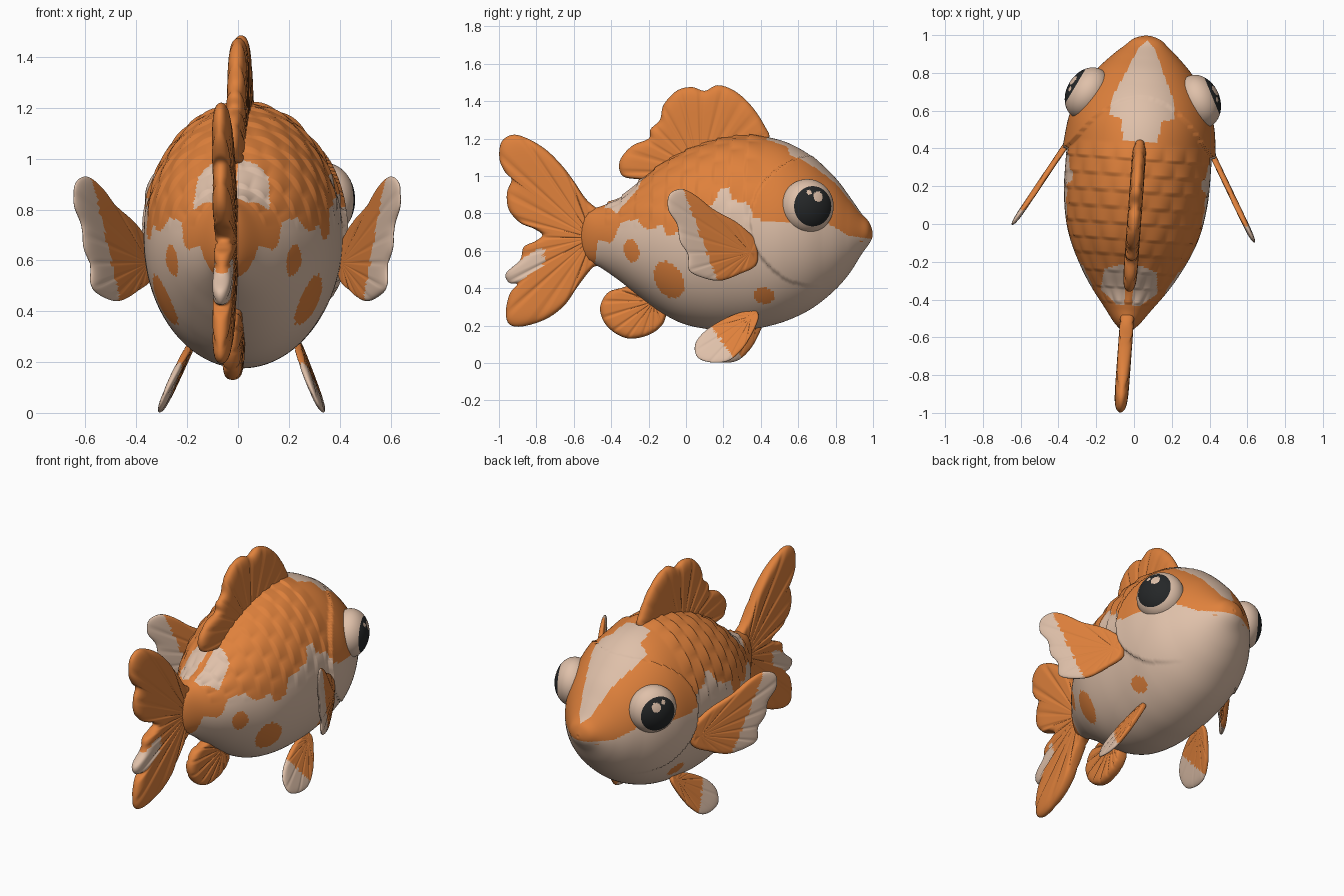
import bpy, bmesh, math
from mathutils import Vector, Matrix

if "Cube" in bpy.data.objects:
    bpy.data.objects.remove(bpy.data.objects["Cube"])

TURN = Matrix.Rotation(-0.073, 4, 'Z')   # whole fish is turned slightly


def material(name, rgb):
    m = bpy.data.materials.new(name)
    m.diffuse_color = (*rgb, 1)
    m.use_nodes = True
    m.node_tree.nodes["Principled BSDF"].inputs["Base Color"].default_value = m.diffuse_color
    return m


MATS = [material("orange", (0.74, 0.22, 0.045)),
        material("cream", (0.74, 0.53, 0.40)),
        material("black", (0.018, 0.02, 0.021))]
ORANGE, CREAM, BLACK = 0, 1, 2


def lerp_table(table, t):
    if t <= table[0][0]:
        return table[0][1]
    for (a, p), (b, q) in zip(table, table[1:]):
        if t <= b:
            return p + (q - p) * (t - a) / (b - a)
    return table[-1][1]


def spline(pts, n):
    """n + 1 samples of a smooth curve through pts of any dimension"""
    p = [[2 * a - b for a, b in zip(pts[0], pts[1])], *pts,
         [2 * a - b for a, b in zip(pts[-1], pts[-2])]]
    out = []
    for i in range(n + 1):
        s = i / n * (len(pts) - 1)
        k = min(int(s), len(pts) - 2)
        t = s - k
        out.append([0.5 * (2 * b + (c - a) * t + (2 * a - 5 * b + 4 * c - d) * t * t
                    + (3 * b - a - 3 * c + d) * t ** 3)
                    for a, b, c, d in zip(*p[k:k + 4])])
    return out


def finish(name, bm, rule):
    bmesh.ops.remove_doubles(bm, verts=bm.verts, dist=1e-5)
    bmesh.ops.recalc_face_normals(bm, faces=bm.faces)
    for f in bm.faces:
        f.smooth = True
        f.material_index = rule(f.calc_center_median())
    bm.transform(TURN)
    me = bpy.data.meshes.new(name)
    bm.to_mesh(me)
    bm.free()
    for m in MATS:
        me.materials.append(m)
    ob = bpy.data.objects.new(name, me)
    bpy.context.collection.objects.link(ob)
    return ob


def skin(bm, rows, wrap):
    """quads between rows of points"""
    rows = [[bm.verts.new(p) for p in r] for r in rows]
    n = len(rows[0])
    for a, b in zip(rows, rows[1:]):
        for i in range(n if wrap else n - 1):
            j = (i + 1) % n
            bm.faces.new((a[i], a[j], b[j], b[i]))


# ---- body: stations of y, top z, bottom z, half width
STATIONS = [(-0.58, .72, .64, .01), (-0.53, .81, .55, .065), (-0.45, .84, .505, .125),
            (-0.35, .885, .435, .20), (-0.25, .97, .355, .262), (-0.12, 1.07, .262, .325),
            (0, 1.135, .205, .362), (0.15, 1.19, .178, .383), (0.3, 1.215, .178, .386),
            (0.42, 1.21, .192, .383), (0.55, 1.175, .23, .372), (0.68, 1.10, .295, .332),
            (0.8, .99, .392, .258), (0.88, .885, .485, .185), (0.94, .80, .58, .118),
            (0.98, .755, .635, .072), (0.998, .71, .67, .02), (0.998, .69, .69, 0)]
EDGE = [(-.53, .50), (-.505, .55), (-.49, .66), (-.42, .64), (-.4, .66), (-.36, .75), (-.27, .77),
        (-.24, .73), (-.2, .71), (-.13, .74), (-.1, .68), (-.03, .70), (0, .8), (.1, .83),
        (.16, .86), (.18, .93), (.23, .94), (.25, .87), (.34, .85), (.37, .77), (.52, .75),
        (.75, .75), (.8, .72), (.86, .68), (1, .66)]
BLAZE = [(.43, 0), (.44, .09), (.55, .11), (.57, .17), (.65, .17), (.8, .10), (.93, .045), (.975, 0)]
SADDLE = [(-.44, .05), (-.36, .15), (-.25, .14), (-.22, .06)]
SPOTS = [(-.30, .60, .042, .062, 0.2), (-.095, .445, .075, .105, 0.5), (.415, .36, .055, .042, 0)]


def body_colour(p):
    x, y, z = abs(p.x), p.y - 0.025, p.z
    if z > 0.74 and x < lerp_table(BLAZE, p.y):
        return CREAM
    if -0.43 < p.y < -0.22 and z > 0.8 and 0.02 < x < lerp_table(SADDLE, p.y):
        return CREAM
    for cy, cz, ry, rz, tilt in SPOTS:
        c, s = math.cos(tilt), math.sin(tilt)
        u, v = y - cy, z - cz
        if x > 0.05 and ((u * c + v * s) / ry) ** 2 + ((v * c - u * s) / rz) ** 2 < 1:
            return ORANGE
    return ORANGE if z > lerp_table(EDGE, y) else CREAM


def body_point(y, top, bot, w, a):
    mid, h = (top + bot) / 2, (top - bot) / 2
    x, z = max(w, 0) * math.sin(a), mid + h * math.cos(a)
    swell = 0
    # raised gill cover with a sharp rear rim
    if math.hypot(y - 0.725, z - 0.76) < 0.35 and y < 0.75:
        swell = 0.022 * (0.75 - y) / 0.37
    # overlapping scales along the back
    elif -0.42 < y < 0.42 and z > 0.72:
        row = math.floor(y / 0.085)
        f = y / 0.085 - row
        swell = 0.012 * (1 - f) * abs(math.sin(a * 9 + row * math.pi / 2)) * min(1, (z - .72) * 8)
    return (x + swell * math.sin(a), y, z + swell * math.cos(a))


bm = bmesh.new()
SIDES = 180
skin(bm, [[body_point(*s, math.tau * i / SIDES) for i in range(SIDES)]
          for s in spline(STATIONS, 240)], True)
body = finish("body", bm, body_colour)


# ---- fins: fan from a root point to an outline in the (y, z) plane
def fin(name, root, outline, half, rays, rule, place=lambda y, z: (0, y, z), n=110, m=22):
    edge = spline(outline + outline[:1], n)
    bm = bmesh.new()
    for side in (-1, 1):
        rows = []
        for j in range(m + 1):
            v = math.sin(math.pi / 2 * j / m)
            row = []
            for i, (ey, ez) in enumerate(edge):
                y, z = root[0] + (ey - root[0]) * v, root[1] + (ez - root[1]) * v
                ang = math.atan2(ez - root[1], ey - root[0])
                t = half * math.sqrt(max(0, 1 - v ** 14))
                t *= 1 - 0.22 * max(0, math.cos(ang * rays)) ** 6 * min(1, v * 2)
                px, py, pz = place(y, z)
                row.append((px + side * t, py, pz))
            rows.append(row)
        skin(bm, rows, False)
    return finish(name, bm, rule)


def all_orange(p):
    return ORANGE


fin("dorsal_fin", (0.08, 1.02),
    [(-.24, .98), (-.34, 1.0), (-.355, 1.08), (-.29, 1.16), (-.2, 1.2), (-.19, 1.25), (-.14, 1.3),
     (-.12, 1.38), (-.05, 1.455), (.03, 1.475), (.10, 1.455), (.17, 1.485), (.26, 1.455),
     (.35, 1.375), (.42, 1.27), (.44, 1.19), (.3, 1.08), (.1, 1.0)], 0.037, 24, all_orange)


def tail_colour(p):
    near = p.y < -0.76 and 0.425 < p.z < 0.61
    return CREAM if near and abs(p.z - (0.555 + (p.y + 0.79) * 0.6)) < 0.055 else ORANGE


fin("tail_fin", (-0.5, 0.67),
    [(-.44, .80), (-.53, .87), (-.6, .97), (-.66, 1.05), (-.75, 1.14), (-.85, 1.2), (-.93, 1.22),
     (-.99, 1.18), (-1.0, 1.09), (-.97, 1.02), (-.935, .98), (-.96, .91), (-.95, .82), (-.89, .75),
     (-.82, .72), (-.77, .685), (-.81, .65), (-.87, .62), (-.89, .55), (-.965, .48), (-.95, .43),
     (-.905, .42), (-.945, .37), (-.965, .28), (-.95, .21), (-.88, .195), (-.75, .235), (-.65, .31),
     (-.58, .41), (-.5, .51), (-.43, .55)], 0.037, 26, tail_colour, n=160)

fin("anal_fin", (-0.17, 0.33),
    [(-.1, .27), (-.13, .2), (-.2, .15), (-.3, .13), (-.38, .16), (-.44, .22), (-.46, .3),
     (-.42, .375), (-.35, .40), (-.25, .42), (-.1, .38)], 0.037, 20, all_orange)

# ---- paired fins and eyes
for label, s in (("right", 1), ("left", -1)):
    fin(label + "_pectoral_fin", (0.34, 0.59),
        [(.37, .66), (.27, .75), (.15, .82), (.05, .9), (-.02, .93), (-.08, .9), (-.085, .82),
         (-.04, .74), (-.025, .65), (.015, .58), (.02, .50), (.08, .46), (.18, .44), (.28, .475),
         (.37, .53)], 0.018, 22,
        lambda p: ORANGE if p.y > 0.13 - (p.z - 0.65) * 0.36 else CREAM,
        lambda y, z: (s * (0.375 + 0.57 * (0.38 - y)), y + 0.037, z))
    fin(label + "_pelvic_fin", (0.345, 0.25),
        [(.37, .29), (.3, .275), (.2, .235), (.1, .17), (.05, .1), (.065, .03), (.14, .003),
         (.23, .012), (.3, .07), (.35, .15), (.385, .24)], 0.015, 22,
        lambda p: ORANGE if p.y > 0.15 + (0.2 - p.z) * 0.75 else CREAM,
        lambda y, z: (s * (0.21 + 0.42 * (0.27 - z)), y + 0.02, z))

    # eye: flattened ball, pupil and highlights picked by distance on its face
    axis = Vector((s * 0.88, 0.44, 0.0)).normalized()
    side = Vector((-axis.y * s, axis.x * s, 0))      # towards the nose
    centre = Vector((s * 0.295, 0.672, 0.838))
    bm = bmesh.new()
    bmesh.ops.create_uvsphere(bm, u_segments=96, v_segments=64, radius=1)
    for v in bm.verts:
        x, y, z = v.co
        v.co = centre + axis * z * 0.112 + side * x * 0.145 + Vector((0, 0, y * 0.145))

    def eye_colour(p):
        d = p - centre
        u, w = d.dot(side), d.z
        if d.dot(axis) < 0 or math.hypot(u, w) > 0.108:
            return CREAM
        shine = math.hypot(u - 0.02, w - 0.052) < 0.028 or math.hypot(u + 0.028, w - 0.075) < 0.014
        return CREAM if shine else BLACK

    finish(label + "_eye", bm, eye_colour)

# ---- lips and smile line
for name, z, y, size, rule in (("upper_lip", .70, .945, (.085, .053, .04), all_orange),
                               ("lower_lip", .638, .925, (.075, .045, .025), lambda p: CREAM)):
    bm = bmesh.new()
    bmesh.ops.create_uvsphere(bm, u_segments=32, v_segments=20, radius=1)
    for v in bm.verts:
        v.co = (v.co.x * size[0], y + v.co.y * size[1], z + v.co.z * size[2])
    finish(name, bm, rule)

bm = bmesh.new()
path = spline([(-.15, .885, .675), (-.12, .925, .655), (-.06, .965, .652), (0, .975, .655),
               (.06, .965, .652), (.12, .925, .655), (.15, .885, .675)], 40)
skin(bm, [[(x, y + 0.008 * math.cos(a), z + 0.008 * math.sin(a))
           for a in (math.tau * k / 8 for k in range(8))] for x, y, z in path], True)
finish("smile", bm, all_orange)
